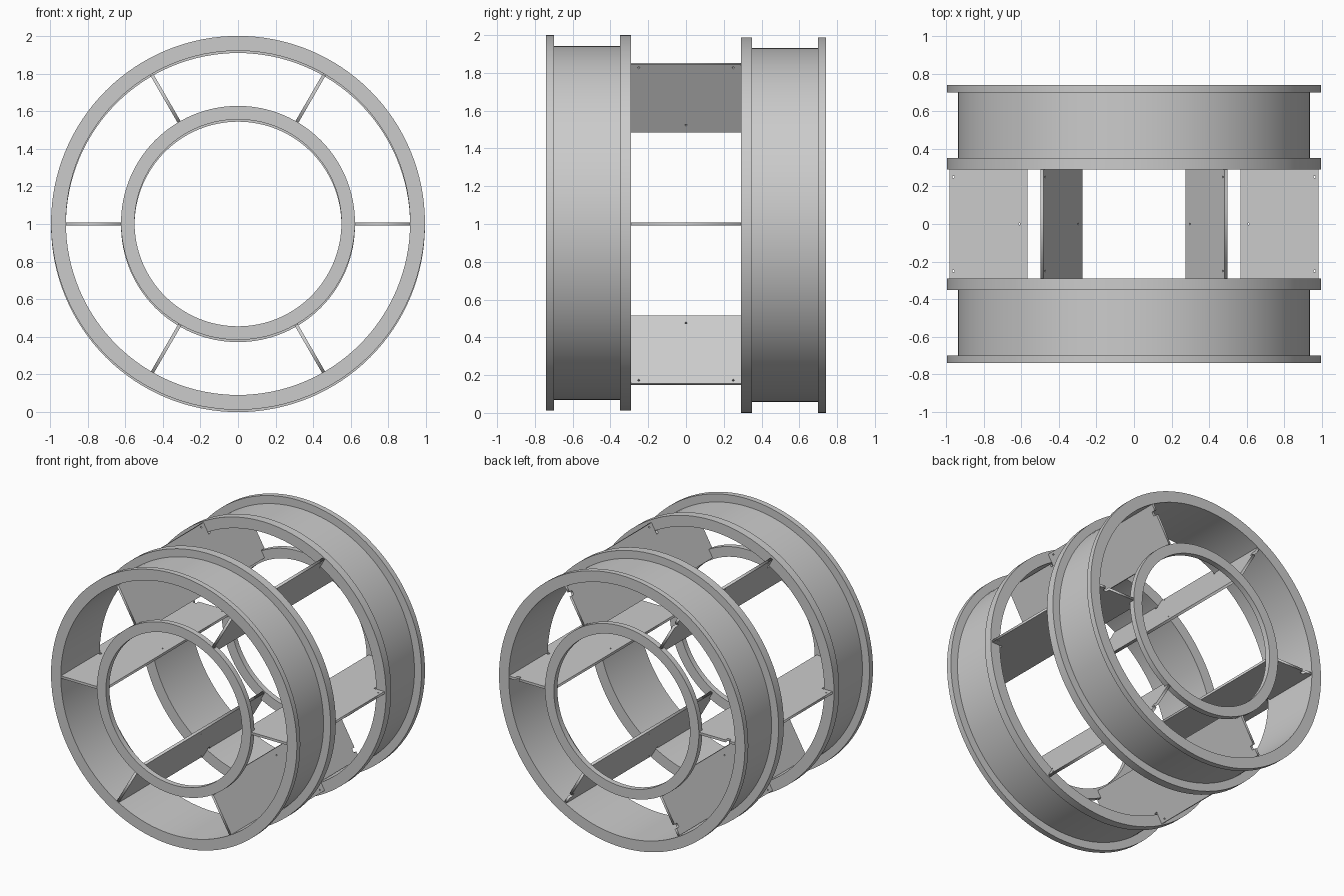
import bpy, bmesh, math
from mathutils import Matrix

if "Cube" in bpy.data.objects:
    bpy.data.objects.remove(bpy.data.objects["Cube"])

SEG = 128
R_OUT, R_BARREL, R_IN = 0.994, 0.937, 0.915
SHIFT = 0.006          # front drum sits a touch higher than the rear one


def lathe(name, profile, z):
    """Spin a closed (radius, y) profile about the y axis at height z."""
    bm = bmesh.new()
    rings = []
    for i in range(SEG):
        a = 2 * math.pi * i / SEG
        rings.append([bm.verts.new((r * math.cos(a), y, r * math.sin(a)))
                      for r, y in profile])
    n = len(profile)
    for i in range(SEG):
        a, b = rings[i], rings[(i + 1) % SEG]
        for j in range(n):
            k = (j + 1) % n
            bm.faces.new((a[j], a[k], b[k], b[j]))
    bmesh.ops.recalc_face_normals(bm, faces=bm.faces)
    me = bpy.data.meshes.new(name)
    bm.to_mesh(me)
    bm.free()
    ob = bpy.data.objects.new(name, me)
    ob.location.z = z
    bpy.context.collection.objects.link(ob)
    bpy.ops.object.select_all(action='DESELECT')
    ob.select_set(True)
    bpy.context.view_layer.objects.active = ob
    bpy.ops.object.shade_smooth_by_angle(angle=math.radians(30))
    return ob


def circle(cx, cy, r, n=10):
    return [(cx + r * math.cos(2 * math.pi * i / n),
             cy + r * math.sin(2 * math.pi * i / n)) for i in range(n)]


def plate_mesh(name, loops, thickness):
    """Flat plate with holes from 2D loops, centred on its own plane."""
    cu = bpy.data.curves.new(name, 'CURVE')
    cu.dimensions = '2D'
    cu.fill_mode = 'BOTH'
    cu.extrude = thickness / 2
    for loop in loops:
        sp = cu.splines.new('POLY')
        sp.points.add(len(loop) - 1)
        for p, (x, y) in zip(sp.points, loop):
            p.co = (x, y, 0, 1)
        sp.use_cyclic_u = True
    tmp = bpy.data.objects.new(name, cu)
    bpy.context.collection.objects.link(tmp)
    dg = bpy.context.evaluated_depsgraph_get()
    me = bpy.data.meshes.new_from_object(tmp.evaluated_get(dg))
    bpy.data.objects.remove(tmp)
    bpy.data.curves.remove(cu)
    me.name = name
    return me


# Two flanged drums, each with a thin inner ring at its outer end
for label, s in (("front", -1), ("rear", 1)):
    z = 1 - s * SHIFT
    drum = [(R_IN, 0.29), (R_OUT, 0.29), (R_OUT, 0.35), (R_BARREL, 0.35),
            (R_BARREL, 0.70), (R_OUT, 0.70), (R_OUT, 0.74), (R_IN, 0.74)]
    lathe(label + "_drum", [(r, s * y) for r, y in drum], z)
    ring = [(0.55, 0.70), (0.622, 0.70), (0.622, 0.74), (0.55, 0.74)]
    lathe(label + "_inner_ring", [(r, s * y) for r, y in ring], z)

# Radial spacer plate: middle tab between drums, steps for the inner rings,
# corner reliefs, and a small slot in the rear end
half = [(0.565, 0.70), (0.62, 0.70), (0.62, 0.738), (R_IN, 0.738),
        (R_IN, 0.31), (0.895, 0.31), (0.895, 0.29), (0.98, 0.29)]
slot = [(0.835, 0.738), (0.835, 0.71), (0.865, 0.71), (0.865, 0.738)]
outline = (half[:3] + slot + half[3:]
           + [(r, -y) for r, y in reversed(half)])
holes = [circle(0.96, 0.25, 0.006), circle(0.96, -0.25, 0.006),
         circle(0.61, 0.0, 0.005)]
plate = plate_mesh("spacer_plate", [outline] + holes, 0.018)

# Six plates around the axis
for i in range(6):
    ob = bpy.data.objects.new(f"spacer_plate_{i + 1}", plate)
    ob.matrix_world = (Matrix.Translation((0, 0, 1))
                       @ Matrix.Rotation(math.radians(60 * i), 4, 'Y'))
    bpy.context.collection.objects.link(ob)
